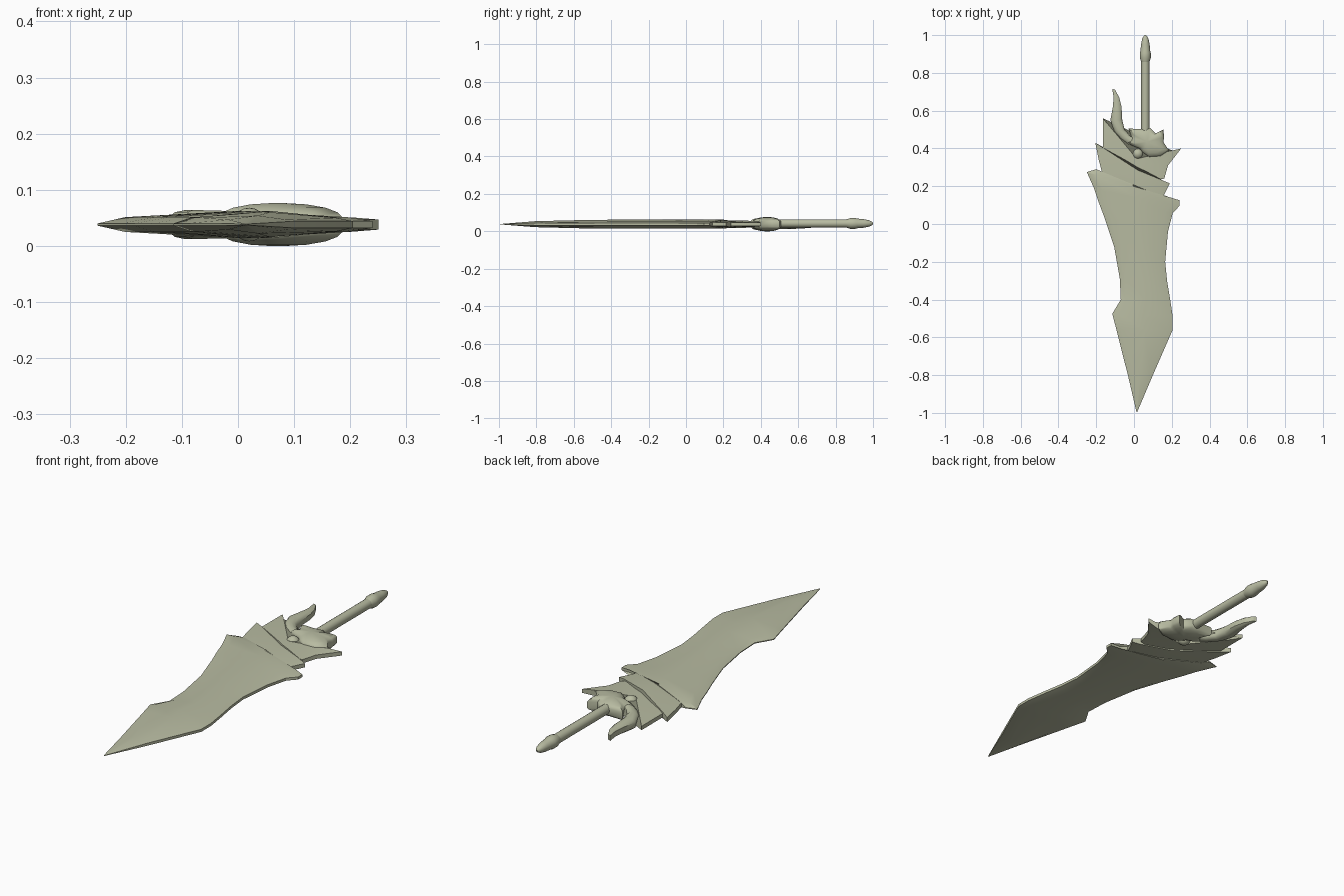
import bpy, bmesh, math
from mathutils import Vector

cube = bpy.data.objects.get("Cube")
if cube:
    bpy.data.objects.remove(cube, do_unlink=True)

MID = 0.038  # height of the plane of symmetry

stone = bpy.data.materials.new("pale olive stone")
stone.use_nodes = True
colour = (0.48, 0.50, 0.36, 1)
stone.diffuse_color = colour
stone.node_tree.nodes["Principled BSDF"].inputs["Base Color"].default_value = colour


def finish(name, bm, angle):
    """Turn a bmesh into a shaded object."""
    bmesh.ops.remove_doubles(bm, verts=bm.verts, dist=0.00005)
    bmesh.ops.recalc_face_normals(bm, faces=bm.faces)
    mesh = bpy.data.meshes.new(name)
    bm.to_mesh(mesh)
    bm.free()
    mesh.materials.append(stone)
    obj = bpy.data.objects.new(name, mesh)
    bpy.context.collection.objects.link(obj)
    bpy.ops.object.select_all(action='DESELECT')
    obj.select_set(True)
    bpy.context.view_layer.objects.active = obj
    bpy.ops.object.shade_smooth_by_angle(angle=math.radians(angle))
    return obj


def bridge(bm, rings):
    """Join closed rings of equal length and cap both ends."""
    for a, b in zip(rings, rings[1:]):
        for i in range(len(a)):
            j = (i + 1) % len(a)
            bm.faces.new((a[i], a[j], b[j], b[i]))
    bm.faces.new(rings[0])
    bm.faces.new(rings[-1])


def loft_plate(name, stations, left_edge, right_edge, shoulder=0.55, inset=0.2, angle=25):
    """Loft a two-sided plate: left point, right point, half thickness, optional ridge point."""
    bm = bmesh.new()
    rings = []
    for lx, ly, rx, ry, half, *ridge in stations:
        left, right = Vector((lx, ly, MID)), Vector((rx, ry, MID))
        mid = Vector((*ridge, MID)) if ridge else (left + right) / 2
        row = [(left, min(left_edge, half)),
               (left.lerp(mid, inset), max(shoulder * half, min(left_edge, half))),
               (mid, half),
               (right.lerp(mid, inset), max(shoulder * half, min(right_edge, half))),
               (right, min(right_edge, half))]
        top = [p + Vector((0, 0, h)) for p, h in row]
        bottom = [p - Vector((0, 0, h)) for p, h in reversed(row)]
        rings.append([bm.verts.new(p) for p in top + bottom])
    bridge(bm, rings)
    return finish(name, bm, angle)


# Broad blade, from its slanted shoulder to the point
loft_plate("blade", [
    (-0.20, 0.29, 0.19, 0.127, 0.023),
    (-0.25, 0.275, 0.24, 0.126, 0.024),
    (-0.21, 0.185, 0.24, 0.095, 0.024),
    (-0.185, 0.11, 0.205, 0.058, 0.024),
    (-0.155, 0.03, 0.18, -0.04, 0.024),
    (-0.105, -0.12, 0.165, -0.20, 0.024),
    (-0.075, -0.29, 0.175, -0.30, 0.024),
    (-0.07, -0.40, 0.19, -0.39, 0.024),
    (-0.115, -0.475, 0.205, -0.49, 0.023),
    (-0.093, -0.56, 0.205, -0.56, 0.022),
    (-0.03, -0.81, 0.10, -0.80, 0.016),
    (0.013, -0.995, 0.017, -0.995, 0.001)], 0.002, 0.006)

# Two overlapping winged plates behind the blade
loft_plate("middle_wing_plate", [
    (-0.205, 0.43, 0.19, 0.215, 0.021, 0.02, 0.285),
    (-0.187, 0.34, 0.16, 0.155, 0.021, 0.02, 0.22),
    (-0.16, 0.24, 0.15, 0.12, 0.018, 0.02, 0.16)], 0.010, 0.009, 0.7)
loft_plate("rear_wing_plate", [
    (-0.165, 0.56, 0.25, 0.40, 0.016, 0.015, 0.345),
    (-0.165, 0.40, 0.18, 0.31, 0.016, 0.02, 0.29),
    (-0.15, 0.33, 0.16, 0.24, 0.015, 0.03, 0.22)], 0.009, 0.009, 0.8)

# Curled horn beside the grip
loft_plate("curled_horn", [
    (-0.115, 0.716, -0.100, 0.710, 0.012),
    (-0.108, 0.67, -0.078, 0.67, 0.019),
    (-0.112, 0.62, -0.066, 0.62, 0.023),
    (-0.125, 0.55, -0.062, 0.55, 0.026),
    (-0.105, 0.49, -0.05, 0.50, 0.026),
    (-0.07, 0.45, -0.02, 0.465, 0.025),
    (-0.03, 0.42, 0.02, 0.45, 0.024)], 0.012, 0.012, 0.85, 0.4, 50)

# Domed guard with small points around its rim
outline = [(-0.03, 0.505), (0.035, 0.503), (0.085, 0.508), (0.115, 0.48),
           (0.155, 0.50), (0.16, 0.46), (0.155, 0.435), (0.185, 0.39),
           (0.14, 0.36), (0.08, 0.355), (0.045, 0.38), (0.03, 0.40),
           (-0.01, 0.415), (-0.035, 0.43), (-0.01, 0.455), (-0.02, 0.48)]
centre = Vector((0.07, 0.435))
dome = [(0.15, 0.038), (0.45, 0.036), (0.75, 0.030), (0.93, 0.022), (1, 0.014)]
layers = dome + [(s, -h) for s, h in reversed(dome)]
bm = bmesh.new()
rings = []
for scale, height in layers:
    points = [centre + (Vector(p) - centre) * scale for p in outline]
    rings.append([bm.verts.new((p.x, p.y, MID + height)) for p in points])
bridge(bm, rings)
finish("domed_guard", bm, 50)

# Round stud where the horn meets the guard
bm = bmesh.new()
bmesh.ops.create_uvsphere(bm, u_segments=16, v_segments=10, radius=0.03)
bmesh.ops.translate(bm, verts=bm.verts, vec=(0.02, 0.372, MID))
finish("guard_stud", bm, 60)


def turned(name, profile, sides=16):
    """Turn a (position, radius) profile around the grip axis."""
    bm = bmesh.new()
    rings = []
    for y, radius in profile:
        turns = [math.tau * i / sides for i in range(sides)]
        rings.append([bm.verts.new((0.06 + radius * math.cos(a), y,
                                    MID + 0.004 + radius * math.sin(a))) for a in turns])
    bridge(bm, rings)
    return finish(name, bm, 35)


# Grip and bullet-shaped pommel
turned("grip", [(0.46, 0.022), (0.87, 0.022)])
turned("pommel", [(0.855, 0.021), (0.88, 0.029), (0.905, 0.029), (0.915, 0.026),
                  (0.95, 0.023), (0.98, 0.017), (0.995, 0.009), (1.0, 0.003)])
